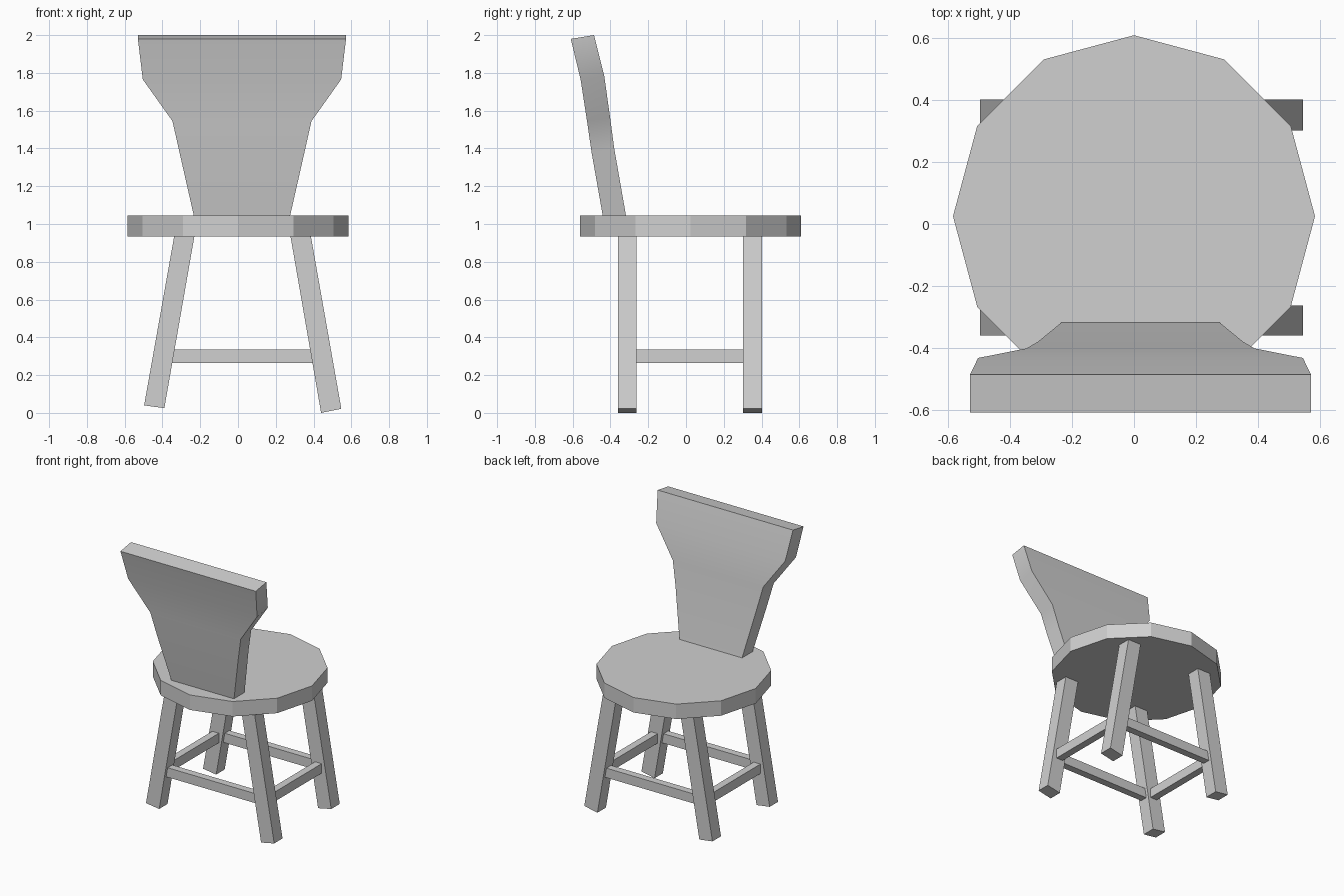
import bpy, bmesh, math

cube = bpy.data.objects.get("Cube")
if cube:
    bpy.data.objects.remove(cube, do_unlink=True)

GREY = (0.63, 0.63, 0.63, 1.0)
mat = bpy.data.materials.new("plain grey")
mat.use_nodes = True
mat.diffuse_color = GREY
mat.node_tree.nodes["Principled BSDF"].inputs["Base Color"].default_value = GREY


def finish(name, bm):
    bmesh.ops.recalc_face_normals(bm, faces=bm.faces)
    mesh = bpy.data.meshes.new(name)
    bm.to_mesh(mesh)
    bm.free()
    mesh.materials.append(mat)
    obj = bpy.data.objects.new(name, mesh)
    bpy.context.collection.objects.link(obj)
    return obj


def loft(name, rings):
    """Skin equal-length rings of points and cap both ends."""
    bm = bmesh.new()
    loops = [[bm.verts.new(p) for p in ring] for ring in rings]
    for a, b in zip(loops, loops[1:]):
        for i in range(len(a)):
            j = (i + 1) % len(a)
            bm.faces.new((a[i], a[j], b[j], b[i]))
    bm.faces.new(loops[0])
    bm.faces.new(loops[-1])
    return finish(name, bm)


def prism(name, outline, y0, y1):
    """Extrude an x-z outline along y."""
    return loft(name, [[(x, y, z) for x, z in outline] for y in (y0, y1)])


def rail(name, x0, x1, y0, y1):
    low, high = 0.265, 0.335
    return prism(name, [(x0, low), (x1, low), (x1, high), (x0, high)], y0, y1)


# Seat: twelve-sided disc
def seat_ring(z):
    turns = [math.tau * i / 12 for i in range(12)]
    return [(0.585 * math.cos(t), 0.025 + 0.585 * math.sin(t), z) for t in turns]


loft("seat", [seat_ring(0.935), seat_ring(1.045)])

# Legs: splayed sideways, cut square at the foot
LEG_OUTLINES = {
    "right": [(-0.497, 0.04), (-0.39, 0.025), (-0.23, 0.94), (-0.337, 0.94)],
    "left": [(0.44, 0.0), (0.547, 0.022), (0.385, 0.94), (0.277, 0.94)],
}
LEG_ROWS = {"front": (-0.36, -0.263), "back": (0.303, 0.402)}
for row, (y0, y1) in LEG_ROWS.items():
    for side, outline in LEG_OUTLINES.items():
        prism(f"{row}_{side}_leg", outline, y0, y1)
    # Cross rails between the legs of each row
    mid = (y0 + y1) / 2
    rail(f"{row}_rail", -0.37, 0.41, mid - 0.027, mid + 0.027)

# Side rails between front and back legs
for side, x in (("right", -0.395), ("left", 0.442)):
    rail(f"{side}_rail", x - 0.027, x + 0.027, -0.28, 0.32)

# Backrest: half width, outer y and z, inner y and z
BACK_ROWS = [
    (0.254, -0.44, 1.04, -0.317, 1.04),
    (0.331, -0.50, 1.38, -0.38, 1.40),
    (0.368, -0.524, 1.545, -0.402, 1.565),
    (0.525, -0.558, 1.765, -0.433, 1.785),
    (0.551, -0.61, 1.98, -0.487, 2.0),
]
CX = 0.021
back = loft("backrest", [
    [(CX - w, yo, zo), (CX + w, yo, zo), (CX + w, yi, zi), (CX - w, yi, zi)]
    for w, yo, zo, yi, zi in BACK_ROWS])
bpy.ops.object.select_all(action="DESELECT")
back.select_set(True)
bpy.context.view_layer.objects.active = back
bpy.ops.object.shade_smooth_by_angle(angle=math.radians(30))
